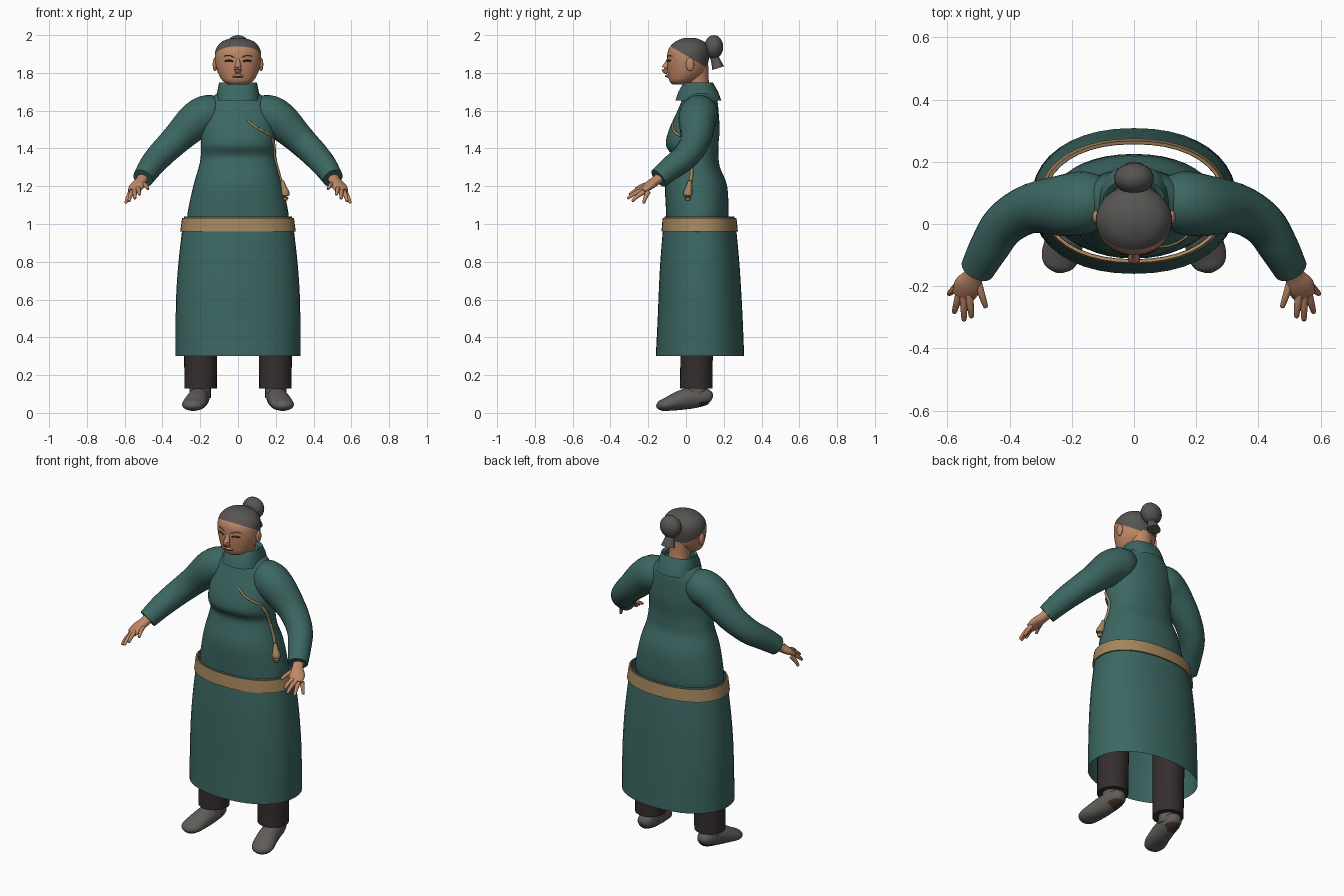
import bpy, bmesh, math
from mathutils import Vector
from mathutils.bvhtree import BVHTree

if "Cube" in bpy.data.objects:
    bpy.data.objects.remove(bpy.data.objects["Cube"], do_unlink=True)


def material(name, r, g, b):
    m = bpy.data.materials.new(name)
    m.use_nodes = True
    m.diffuse_color = (r, g, b, 1)
    bsdf = next(n for n in m.node_tree.nodes if n.type == 'BSDF_PRINCIPLED')
    bsdf.inputs["Base Color"].default_value = (r, g, b, 1)
    return m


TEAL = material("teal cloth", .045, .135, .122)
GOLD = material("gold trim", .38, .24, .11)
SKIN = material("skin", .52, .24, .135)
HAIR = material("grey hair", .095, .09, .084)
PANTS = material("dark trousers", .036, .027, .027)
SHOE = material("grey felt", .115, .108, .1)
DARK = material("dark brown", .05, .027, .02)


def smooth_path(points, steps):
    """Catmull-Rom interpolation of equally long tuples."""
    pts = [Vector(p) for p in points]
    out = []
    for i in range(len(pts) - 1):
        a, b, c, d = pts[max(i - 1, 0)], pts[i], pts[i + 1], pts[min(i + 2, len(pts) - 1)]
        for k in range(steps):
            t = k / steps
            out.append(b + (c - a) * t / 2 + (a * 2 - b * 5 + c * 4 - d) * t * t / 2
                       + (b * 3 - a - c * 3 + d) * t ** 3 / 2)
    return out + [pts[-1]]


def finish(name, bm, *mats, angle=50):
    me = bpy.data.meshes.new(name)
    bm.to_mesh(me)
    bm.free()
    ob = bpy.data.objects.new(name, me)
    bpy.context.collection.objects.link(ob)
    for m in mats:
        me.materials.append(m)
    bpy.ops.object.select_all(action='DESELECT')
    ob.select_set(True)
    bpy.context.view_layer.objects.active = ob
    bpy.ops.object.shade_smooth_by_angle(angle=math.radians(angle))
    return ob


def skin_rings(rings, cap=True):
    bm = bmesh.new()
    loops = [[bm.verts.new(p) for p in ring] for ring in rings]
    n = len(loops[0])
    for lo, hi in zip(loops, loops[1:]):
        for i in range(n):
            bm.faces.new((lo[i], lo[(i + 1) % n], hi[(i + 1) % n], hi[i]))
    if cap:
        bm.faces.new(loops[0][::-1])
        bm.faces.new(loops[-1])
        bmesh.ops.recalc_face_normals(bm, faces=bm.faces)
    return bm


def loft(sections, steps=4, n=40, power=2.0, cx=0, cap=True):
    """Stack rounded sections given as (z, half width, front y, back y)."""
    rings = []
    for v in smooth_path([Vector(s) for s in sections], steps):
        z, w, f, b = v
        ring = []
        for i in range(n):
            a = math.tau * i / n
            c, s = math.cos(a), math.sin(a)
            e = 2 / power
            ring.append((cx + w * math.copysign(abs(c) ** e, c),
                         (f + b) / 2 + (b - f) / 2 * math.copysign(abs(s) ** e, s), z))
        rings.append(ring)
    return skin_rings(rings, cap)


def sweep(points, sizes, steps=4, n=16):
    """Tube along points; sizes are radii or (half width, half height)."""
    path = smooth_path(points, steps)
    radii = smooth_path([s if isinstance(s, tuple) else (s, s) for s in sizes], steps)
    rings = []
    for i, p in enumerate(path):
        d = path[min(i + 1, len(path) - 1)] - path[max(i - 1, 0)]
        q = d.to_track_quat('Z', 'Y')
        rings.append([p + q @ Vector((radii[i][0] * math.cos(math.tau * k / n),
                                      radii[i][1] * math.sin(math.tau * k / n), 0)) for k in range(n)])
    return skin_rings(rings)


def ball(name, center, size, mat):
    bm = bmesh.new()
    bmesh.ops.create_uvsphere(bm, u_segments=24, v_segments=14, radius=1)
    for v in bm.verts:
        v.co = Vector(center) + Vector(a * b for a, b in zip(v.co, size))
    return finish(name, bm, mat)


# Gown: torso, open skirt and belt
torso_bm = loft([(.99, .262, -.105, .215), (1.05, .268, -.105, .225), (1.2, .237, -.11, .218),
                 (1.3, .208, -.085, .18), (1.36, .197, -.075, .172), (1.42, .197, -.107, .172),
                 (1.5, .195, -.09, .178), (1.6, .185, -.045, .172), (1.66, .15, -.02, .165),
                 (1.7, .1, .0, .15), (1.73, .07, .01, .13)], power=2.15)
torso_tree = BVHTree.FromBMesh(torso_bm)
finish("gown_torso", torso_bm, TEAL)
finish("gown_skirt", loft([(.3, .33, -.16, .308), (.5, .33, -.15, .3), (.65, .326, -.144, .292),
                           (.8, .315, -.136, .282), (.95, .298, -.124, .268), (1.04, .285, -.113, .256)],
                          power=2.2, cap=False), TEAL)
finish("belt", loft([(1.03, .286, -.114, .257), (1.033, .296, -.124, .267), (.96, .306, -.13, .275),
                     (.96, .296, -.12, .265)], steps=1, power=2.2, cap=False), GOLD, angle=30)
finish("collar", loft([(1.655, .115, -.056, .187), (1.7, .11, -.04, .17), (1.75, .1, -.012, .142),
                       (1.74, .085, .0, .128), (1.69, .08, .0, .12)], steps=1, power=2.4, cap=False), TEAL)

# Neck and head; a slanted cut separates hair from face
finish("neck", sweep([(0, .075, 1.66), (0, .062, 1.74), (0, .05, 1.83)], [.065, .06, .07]), SKIN)
head_bm = loft([(1.738, .045, -.07, .0), (1.757, .08, -.088, .05), (1.8, .106, -.096, .1),
                (1.86, .121, -.1, .119), (1.92, .119, -.095, .123), (1.96, .092, -.064, .102),
                (1.98, .05, -.025, .065), (1.986, .012, .0, .035)], steps=5)
head_tree = BVHTree.FromBMesh(head_bm)
hairline, slant = Vector((0, -.09, 1.945)), Vector((0, .58, 1)).normalized()
bmesh.ops.bisect_plane(head_bm, geom=head_bm.verts[:] + head_bm.edges[:] + head_bm.faces[:],
                       plane_co=hairline, plane_no=slant)
for f in head_bm.faces:
    f.material_index = int((f.calc_center_median() - hairline).dot(slant) > 0)
finish("head", head_bm, SKIN, HAIR)
ball("hair_bun", (0, .147, 1.937), (.064, .05, .063), HAIR)
finish("hair_tail", sweep([(0, .14, 1.9), (0, .155, 1.87), (0, .17, 1.825)],
                          [.02, (.028, .024), (.042, .032)]), HAIR)
finish("nose", sweep([(0, -.09, 1.88), (0, -.1, 1.85), (0, -.11, 1.82), (0, -.094, 1.802)],
                     [.008, .013, .02, .012]), SKIN)
finish("lips", sweep([(-.035, -.082, 1.78), (0, -.098, 1.785), (.035, -.082, 1.78)],
                     [.003, .01, .003]), SKIN)


def on_surface(tree, points, direction):
    """Drop points onto a surface, looking along direction."""
    d = Vector(direction)
    return [tree.ray_cast(Vector(p) - d * 2, d)[0] for p in points]


def line(name, tree, points, direction, size, mat):
    pts = on_surface(tree, smooth_path(points, 4), direction)
    sizes = [size] * len(pts)
    sizes[0] = sizes[-1] = size * .4
    finish(name, sweep(pts, sizes, steps=1, n=8), mat)


FRONT = (0, 1, 0)
finish("mouth", sweep([(-.03, -.092, 1.777), (0, -.108, 1.781), (.03, -.092, 1.777)],
                      [.002, .003, .002], n=8), DARK)

# Mirrored parts
for side, s in (("left", 1), ("right", -1)):
    def flip(pts):
        return [(s * x, y, z) for x, y, z in pts]

    line(side + "_eye", head_tree, flip([(.025, 0, 1.86), (.047, 0, 1.866), (.072, 0, 1.862)]),
         FRONT, .0045, DARK)
    line(side + "_brow", head_tree, flip([(.02, 0, 1.882), (.05, 0, 1.893), (.08, 0, 1.887)]),
         FRONT, .0025, HAIR)
    ball(side + "_ear", (s * .122, .022, 1.845), (.012, .022, .036), SKIN)

    # Sleeve and hand
    finish(side + "_sleeve", sweep(flip([(.1, .075, 1.59), (.15, .07, 1.585), (.22, .06, 1.55),
                                         (.33, .05, 1.445), (.415, .0, 1.36), (.465, -.075, 1.3),
                                         (.503, -.145, 1.242)]),
                                   [.08, .1, .1, .08, .071, .064, .055], n=24), TEAL)
    finish(side + "_palm", sweep(flip([(.5, -.13, 1.25), (.515, -.165, 1.225), (.535, -.2, 1.2),
                                       (.55, -.232, 1.175)]),
                                 [(.032, .028), (.032, .025), (.044, .022), (.036, .014)]), SKIN)
    fingers = {"index": ((.53, -.225, 1.19), (.522, -.3, 1.155)),
               "middle": ((.547, -.23, 1.178), (.546, -.31, 1.135)),
               "ring": ((.56, -.222, 1.17), (.578, -.285, 1.12)),
               "little": ((.567, -.2, 1.17), (.595, -.225, 1.11)),
               "thumb": ((.505, -.18, 1.215), (.476, -.268, 1.185))}
    for finger, (root, tip) in fingers.items():
        a, b = Vector(root), Vector(tip)
        mid = a.lerp(b, .55) + Vector((0, 0, .006))
        finish(f"{side}_{finger}", sweep(flip([a, mid, b.lerp(mid, .1), b]),
                                         [.014, .011, .008, .003], n=10), SKIN)

    # Trouser leg and shoe
    finish(side + "_trouser", loft([(.13, .086, -.032, .14), (.3, .087, -.03, .142), (.6, .09, -.03, .15),
                                    (1.0, .1, -.03, .16)], n=28, cx=s * .198), PANTS)
    shoe = sweep(flip([(.2, .138, .075), (.2, .125, .08), (.2, .09, .085), (.207, .03, .08),
                       (.22, -.04, .064), (.235, -.1, .046), (.24, -.138, .038), (.242, -.156, .034)]),
                 [(.015, .012), (.036, .036), (.05, .05), (.055, .057), (.06, .05),
                  (.062, .036), (.046, .026), (.012, .008)], n=24)
    for f in shoe.faces:
        c = f.calc_center_median()
        f.material_index = int(c.y > .07 and c.z < .062)
    finish(side + "_shoe", shoe, SHOE, DARK)
    finish(side + "_ankle", sweep(flip([(.2, .055, .08), (.2, .055, .3)]), [.056, .056], n=24), SHOE)

# Gold fastening trim across the chest and down the left side, with a tassel
line("chest_trim", torso_tree, [(.05, 0, 1.55), (.09, 0, 1.515), (.14, 0, 1.487), (.18, 0, 1.465)],
     FRONT, .006, GOLD)
line("side_trim", torso_tree, [(0, -.03, 1.46), (0, .02, 1.36), (0, .03, 1.27), (0, .02, 1.2)],
     (-1, 0, 0), .009, GOLD)
finish("tassel", sweep([(.236, .02, 1.23), (.242, .015, 1.19), (.25, .01, 1.16), (.25, .01, 1.125)],
                       [.008, .018, .024, .012], n=10), GOLD)
